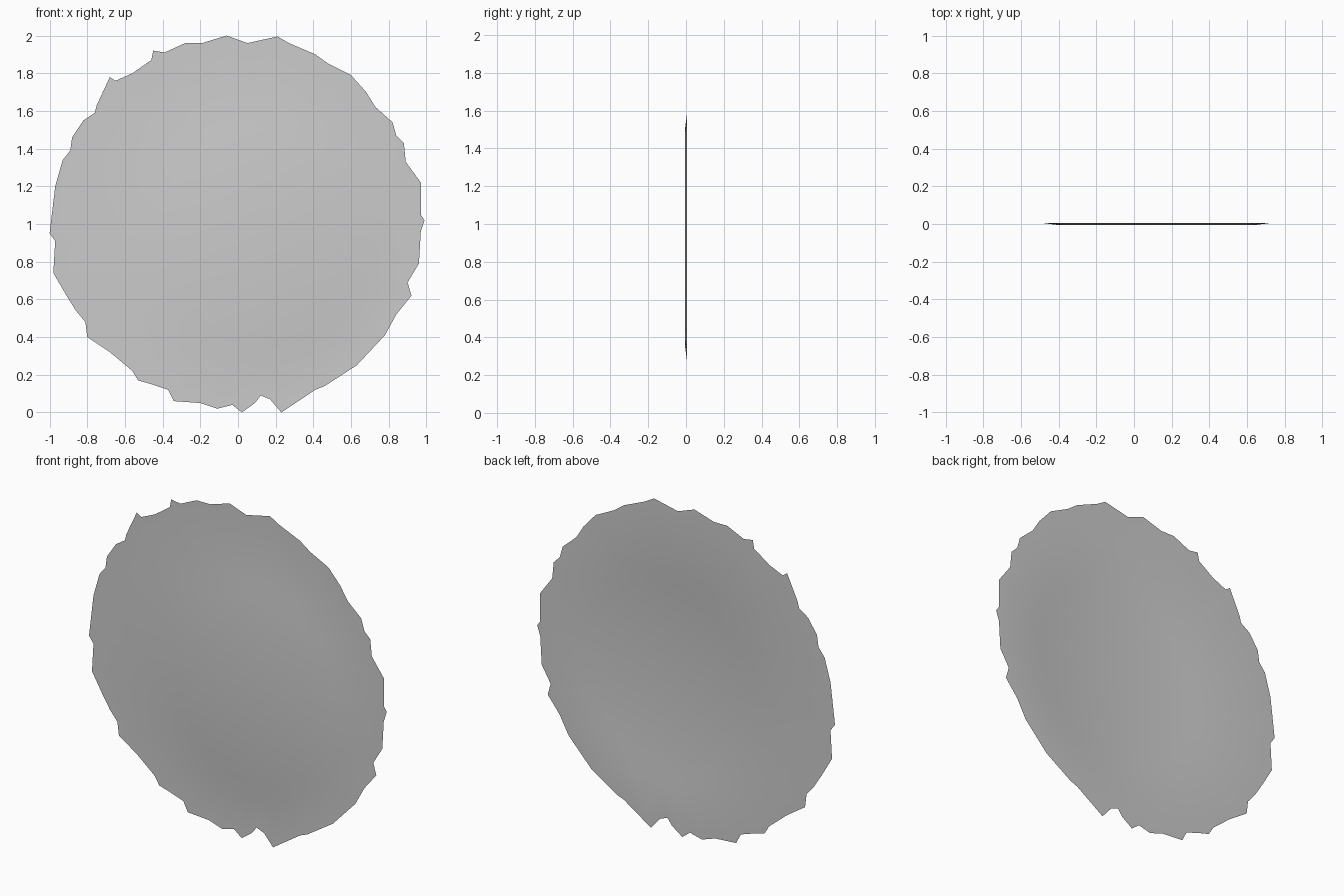
import bpy, bmesh, math

if "Cube" in bpy.data.objects:
    bpy.data.objects.remove(bpy.data.objects["Cube"])

# Ragged outline (x, z), clockwise from the top as seen from the front
OUTLINE = [
    (-.06, 2), (.05, 1.96), (.21, 1.995), (.27, 1.96), (.41, 1.9), (.48, 1.85), (.6, 1.79),
    (.68, 1.7), (.73, 1.62), (.82, 1.54), (.84, 1.47), (.88, 1.43), (.89, 1.33), (.97, 1.22),
    (.97, 1.05), (.99, 1.02), (.97, .96), (.96, .79), (.9, .69), (.92, .62), (.84, .52),
    (.78, .41), (.63, .25), (.46, .14), (.41, .12), (.23, 0), (.17, .07), (.12, .09),
    (.09, .05), (.02, 0), (-.03, .04), (-.11, .02), (-.2, .05), (-.34, .06), (-.37, .12),
    (-.46, .15), (-.53, .17), (-.56, .22), (-.68, .32), (-.8, .4), (-.81, .48), (-.86, .54),
    (-.91, .62), (-.98, .74), (-.97, .91), (-1, .95), (-.97, 1.2), (-.93, 1.34), (-.89, 1.39),
    (-.88, 1.46), (-.82, 1.55), (-.76, 1.59), (-.75, 1.63), (-.68, 1.78), (-.65, 1.76),
    (-.56, 1.8), (-.46, 1.87), (-.45, 1.92), (-.39, 1.91), (-.28, 1.96), (-.19, 1.96)]
CX, CZ = 0.12, 0.93          # centre of the raised middle
Y_RIM, Y_MID = 0.006, -0.006

bm = bmesh.new()


def ellipse_ring(rx, rz, y):
    """Ring with one vertex in line with each outline point."""
    ring = []
    for x, z in OUTLINE:
        a = math.atan2(z - CZ, x - CX)
        ring.append(bm.verts.new((CX + rx * math.cos(a), y, CZ + rz * math.sin(a))))
    return ring


# Flat border, shallow slope, then the raised flat middle
rings = [[bm.verts.new((x, Y_RIM, z)) for x, z in OUTLINE],
         ellipse_ring(0.61, 0.66, Y_RIM),
         ellipse_ring(0.52, 0.57, Y_MID)]
n = len(OUTLINE)
for outer, inner in zip(rings, rings[1:]):
    for i in range(n):
        j = (i + 1) % n
        bm.faces.new((outer[j], outer[i], inner[i], inner[j]))
centre = bm.verts.new((CX, Y_MID, CZ))
for i in range(n):
    bm.faces.new((rings[-1][(i + 1) % n], rings[-1][i], centre))

# Make every face point to the front
bm.normal_update()
bmesh.ops.reverse_faces(bm, faces=[f for f in bm.faces if f.normal.y > 0])
for f in bm.faces:
    f.smooth = True

mesh = bpy.data.meshes.new("ragged_disc")
bm.to_mesh(mesh)
bm.free()
bpy.context.collection.objects.link(bpy.data.objects.new("ragged_disc", mesh))
